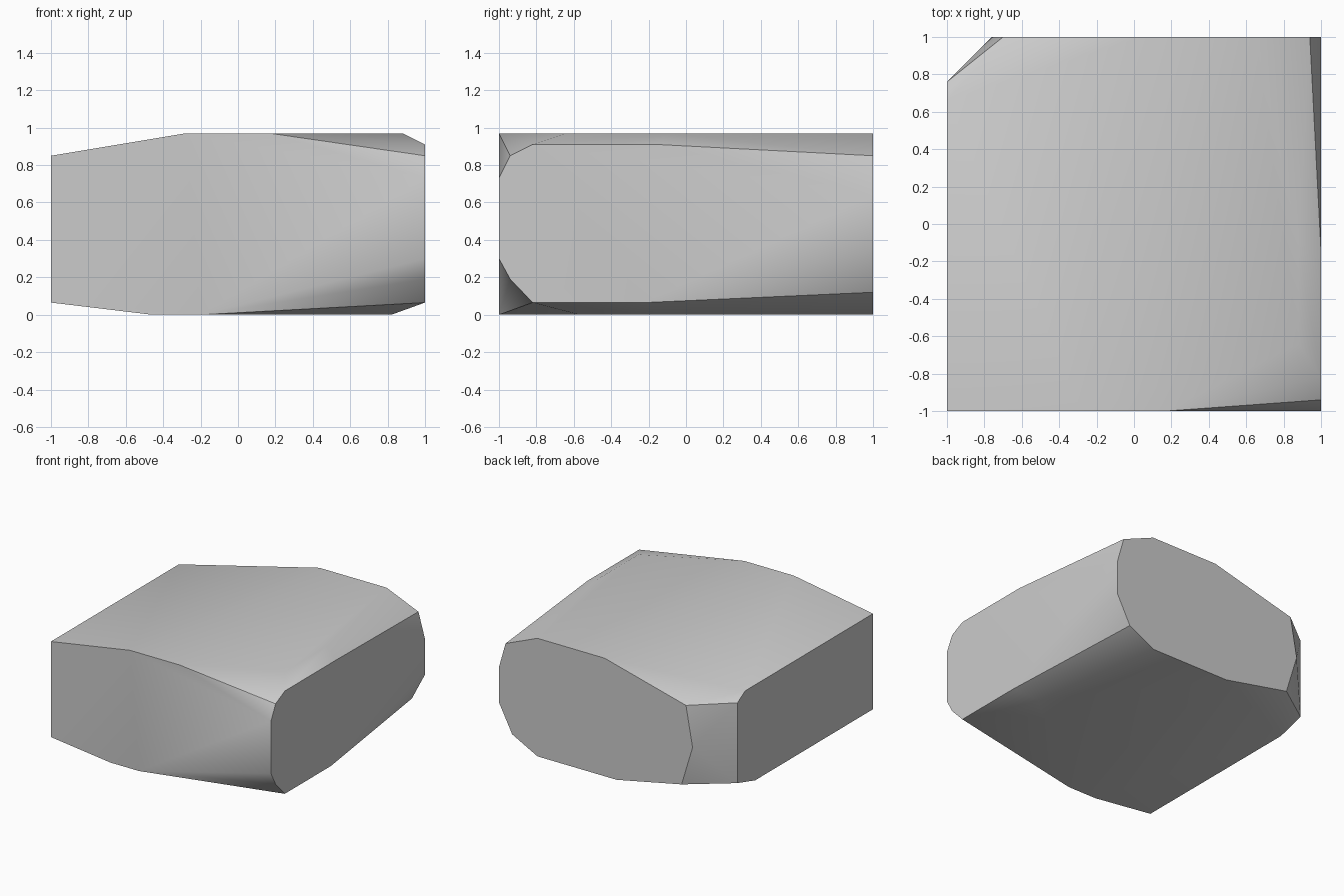
import bpy
import bmesh
import math

# Remove the default object
default_cube = bpy.data.objects.get("Cube")
if default_cube:
    bpy.data.objects.remove(default_cube, do_unlink=True)


def make_material(name, color):
    material = bpy.data.materials.new(name)
    material.use_nodes = True
    material.diffuse_color = color
    material.node_tree.nodes["Principled BSDF"].inputs["Base Color"].default_value = color
    return material


def wall_y(y, outline):
    """Outline of (x, z) points on a plane across y."""
    return [(x, y, z) for x, z in outline]


def wall_x(x, outline):
    """Outline of (y, z) points on a plane across x."""
    return [(x, y, z) for y, z in outline]


def floor_z(z, outline):
    """Outline of (x, y) points on a level plane."""
    return [(x, y, z) for x, y in outline]


# Front and back walls
front_wall = wall_y(-1, [(-1, .065), (-.46, 0), (-.2, 0), (1, .3),
                         (1, .73), (.17, .97), (-.28, .97), (-1, .85)])
back_wall = wall_y(1, [(.94, .85), (.65, .97), (.04, .97), (-.7, .78),
                       (-.76, .45), (-.66, .12), (-.07, 0), (.65, 0),
                       (.88, .12), (1, .35), (1, .64)])

# Corners of the side walls that lie between front and back
left_wall = wall_x(1, [(-.94, .85), (-.82, .91), (-.15, .91),
                       (-.94, .19), (-.82, .065), (-.22, .065)])
right_wall = wall_x(-1, [(.66, .85), (.76, .79), (.76, .13), (.53, .065)])

# Inner corners of the level top and bottom
top_corners = floor_z(.97, [(.88, -.64), (.88, -.1)])
bottom_corners = floor_z(0, [(.82, -.57), (.82, -.15)])

# Wrap the walls in one chipped block
bm = bmesh.new()
for point in (front_wall + back_wall + left_wall + right_wall
              + top_corners + bottom_corners):
    bm.verts.new(point)
bmesh.ops.convex_hull(bm, input=bm.verts)
loose = [vert for vert in bm.verts if not vert.link_faces]
bmesh.ops.delete(bm, geom=loose, context="VERTS")
bmesh.ops.dissolve_limit(bm, angle_limit=math.radians(1),
                         verts=bm.verts, edges=bm.edges)
bmesh.ops.recalc_face_normals(bm, faces=bm.faces)

mesh = bpy.data.meshes.new("stone_block")
bm.to_mesh(mesh)
bm.free()
mesh.materials.append(make_material("stone grey", (.6, .6, .6, 1)))
stone_block = bpy.data.objects.new("stone_block", mesh)
bpy.context.collection.objects.link(stone_block)

# Soft chipped slopes with crisp main edges
bpy.ops.object.select_all(action="DESELECT")
stone_block.select_set(True)
bpy.context.view_layer.objects.active = stone_block
bpy.ops.object.shade_smooth_by_angle(angle=math.radians(30))
